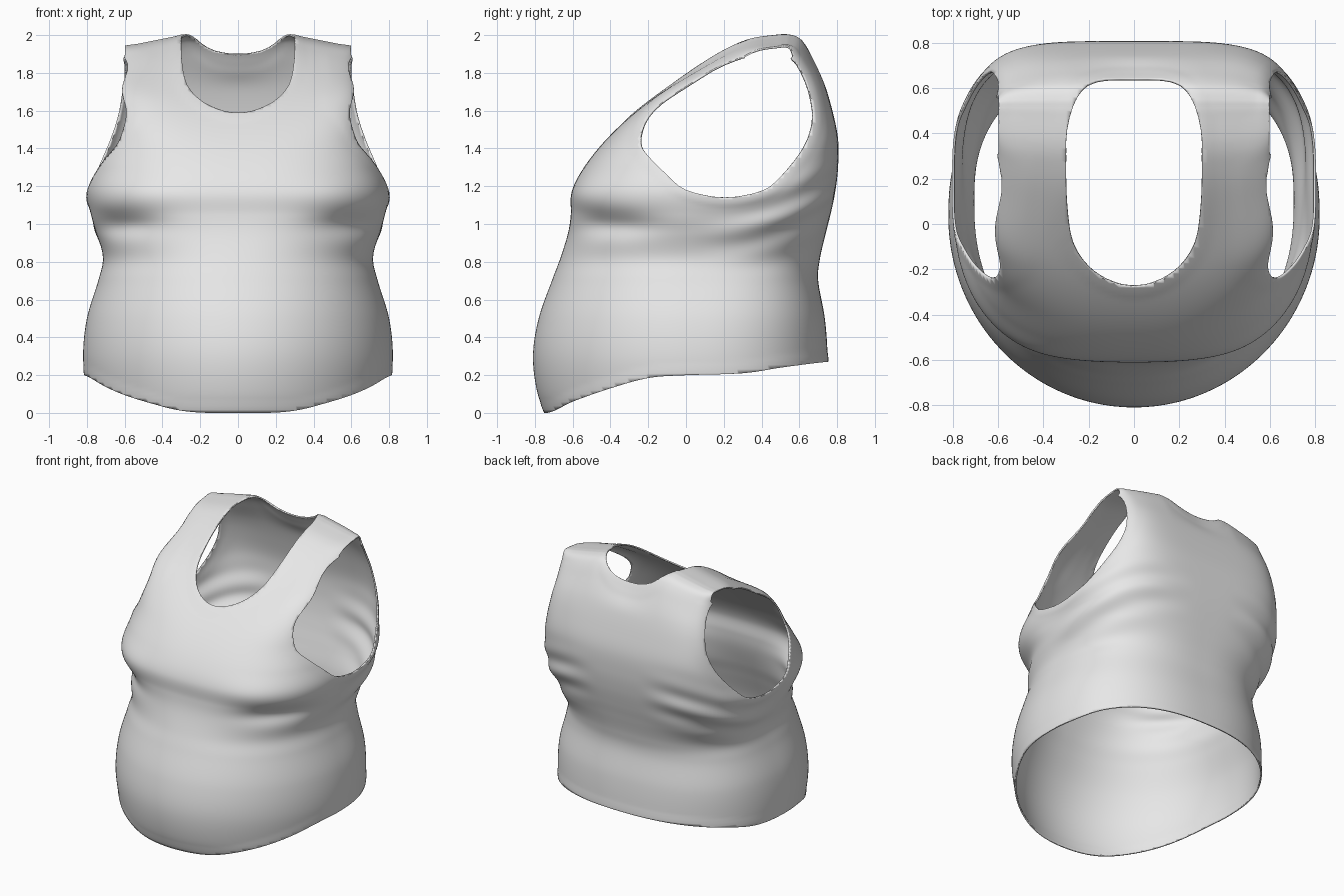
import bpy, bmesh, math

if "Cube" in bpy.data.objects:
    bpy.data.objects.remove(bpy.data.objects["Cube"])

COLS, STEPS = 192, 9

# torso sections: height, front y, back y, half width, front squareness, back squareness
SECTIONS = [
    (-.06, -.72, .75, .79, 2.0, 2.4), (.10, -.785, .75, .80, 2.0, 2.4),
    (.30, -.81, .75, .82, 2.0, 2.4), (.50, -.78, .735, .80, 2.05, 2.5),
    (.70, -.71, .70, .74, 2.15, 2.6), (.82, -.665, .71, .715, 2.2, 2.6),
    (.95, -.625, .74, .75, 2.4, 2.8), (1.05, -.61, .765, .78, 2.6, 3.0),
    (1.17, -.605, .79, .80, 2.6, 3.2), (1.30, -.54, .805, .765, 2.8, 3.7),
    (1.45, -.42, .805, .71, 3.3, 4.5), (1.60, -.26, .775, .67, 4.7, 5.0),
    (1.75, -.06, .73, .637, 7.0, 5.0), (1.88, .13, .67, .622, 7.0, 5.0),
    (1.95, .26, .63, .61, 7.0, 5.0), (1.985, .36, .595, .61, 7.0, 5.0),
    (2.0, .48, .55, .61, 6.0, 5.0), (2.002, .52, .52, .61, 5.0, 5.0)]
# armhole outline (y, z), half neck outline (x, y), hem curve (y, z)
ARM = [(-.24, 1.43), (-.215, 1.54), (-.14, 1.63), (0, 1.725), (.2, 1.845), (.4, 1.9),
       (.55, 1.88), (.63, 1.76), (.67, 1.6), (.655, 1.48), (.6, 1.37), (.5, 1.25),
       (.4, 1.175), (.2, 1.14), (0, 1.18), (-.1, 1.26), (-.2, 1.36)]
NECK = [(0, -.275), (.1, -.255), (.2, -.19), (.27, -.08), (.295, .08), (.3, .25),
        (.295, .42), (.25, .56), (.17, .63), (0, .64)]
HEM = [(-.9, 0), (-.76, 0), (-.7, .01), (-.6, .06), (-.4, .13), (-.2, .185), (0, .2),
       (.3, .21), (.5, .24), (.74, .27), (.9, .28)]


def smooth_path(pts, steps, closed=False):
    """Catmull-Rom through points of any dimension."""
    n, out = len(pts), []
    pick = (lambda i: pts[i % n]) if closed else (lambda i: pts[min(max(i, 0), n - 1)])
    for i in range(n if closed else n - 1):
        p = [pick(i + k) for k in (-1, 0, 1, 2)]
        for s in range(steps):
            t = s / steps
            out.append(tuple(.5 * (2 * b + (c - a) * t + (2 * a - 5 * b + 4 * c - d) * t * t
                                   + (3 * b - a - 3 * c + d) * t ** 3) for a, b, c, d in zip(*p)))
    return out if closed else out + [pts[-1]]


def step(v, lo, hi):
    t = min(max((v - lo) / (hi - lo), 0), 1)
    return t * t * (3 - 2 * t)


def bump(v, c, s):
    return math.exp(-((v - c) / s) ** 2)


def outline_distance(poly, px, py):
    """Signed distance to a closed outline, negative inside."""
    best, inside = 9.0, False
    ax, ay = poly[-1]
    for bx, by in poly:
        dx, dy = bx - ax, by - ay
        t = min(max(((px - ax) * dx + (py - ay) * dy) / (dx * dx + dy * dy), 0), 1)
        best = min(best, (px - ax - t * dx) ** 2 + (py - ay - t * dy) ** 2)
        if (ay > py) != (by > py) and px < ax + (py - ay) * dx / dy:
            inside = not inside
        ax, ay = bx, by
    return -math.sqrt(best) if inside else math.sqrt(best)


arm_line = smooth_path(ARM, 3, True)
neck_line = smooth_path(NECK + [(-x, y) for x, y in NECK[-2:0:-1]], 3, True)
hem_line = smooth_path(HEM, 4)


def hem_height(y):
    for (a, za), (b, zb) in zip(hem_line, hem_line[1:]):
        if y <= b:
            return za + (zb - za) * max(0, (y - a) / (b - a))
    return hem_line[-1][1]


def cloth_distance(co):
    """Distance to the nearest garment opening, negative where there is no cloth."""
    x, y, z = co
    d = z - hem_height(y)
    if abs(x) > .4 and z > 1.0:
        d = min(d, max(outline_distance(arm_line, y, z), .5 - abs(x)))
    if z > 1.7:                                     # trim the shoulder ends
        d = min(d, .597 - abs(x) + .6 * max(0, 1.89 - z))
    if z > 1.4:
        d = min(d, max(outline_distance(neck_line, x, y), 1.3 - z))
    return d if abs(d) > 1e-5 else 1e-5


def folds(x, y, z):
    ax = abs(x)
    front = 1 - step(y, -.35, .0)
    d = -.04 * bump(z, 1.0, .07) * bump(ax, .62, .2) * front        # crease under chest
    d += .02 * bump(z, 1.16, .1) * bump(ax, .5, .22) * front        # chest fullness
    zc = .96 + .45 * (y - .1) ** 2                                  # side and back folds
    d += (.011 * math.cos((z - zc) * 2 * math.pi / .17) * bump(z, zc, .15)
          * step(y, -.05, .45) * step(ax, .15, .5))
    return d


# closed torso skin
bm = bmesh.new()
layer = bm.verts.layers.float.new("opening")
rings = []
for z, f, b, w, nf, nb in smooth_path(SECTIONS, STEPS):
    yc, ring = f + .54 * (b - f), []
    for j in range(COLS):
        a = 2 * math.pi * j / COLS
        c, s = math.cos(a), math.sin(a)
        n = nb if s > 0 else nf
        r = (abs(c) ** n + abs(s) ** n) ** (-1 / n)
        x, y = w * c * r, yc + (b - yc if s > 0 else yc - f) * s * r
        d = folds(x, y, z)
        drop = .2 * max(0, abs(x) - .29) * step(z, 1.65, 1.95)      # shoulder slope
        drop += .035 * (1 - step(abs(x), 0, .29)) * step(z, 1.7, 1.9)  # nape dip
        ring.append(bm.verts.new((x + d * c, y + d * s, z - drop)))
    rings.append(ring)
for lo, hi in zip(rings, rings[1:]):
    for j in range(COLS):
        k = (j + 1) % COLS
        bm.faces.new((lo[j], lo[k], hi[k], hi[j]))
bmesh.ops.remove_doubles(bm, verts=bm.verts[:], dist=1e-5)

# cut neck, armholes and hem cleanly along their outlines
for v in bm.verts:
    v[layer] = cloth_distance(v.co)
cuts = []
for e in list(bm.edges):
    a, b = e.verts
    fa, fb = a[layer], b[layer]
    if fa * fb < 0:
        new = bmesh.utils.edge_split(e, a, fa / (fa - fb))[1]
        new[layer] = 0
        cuts.append(new)
bmesh.ops.connect_verts(bm, verts=cuts)
bmesh.ops.delete(bm, geom=[v for v in bm.verts if v[layer] < 0], context='VERTS')
bmesh.ops.delete(bm, geom=[v for v in bm.verts if not v.link_faces], context='VERTS')

# slightly raised bands around every opening
bm.normal_update()
for v, n in [(v, v.normal.copy()) for v in bm.verts]:
    v.co += n * .003 * (1 - step(v[layer], .03, .06))

mesh = bpy.data.meshes.new("tank_top")
bm.to_mesh(mesh)
bm.free()
top = bpy.data.objects.new("tank_top", mesh)
bpy.context.collection.objects.link(top)

# thin cloth, grown inward
thick = top.modifiers.new("cloth_thickness", 'SOLIDIFY')
thick.thickness, thick.offset = .01, -1

cloth = bpy.data.materials.new("light_grey_cloth")
cloth.diffuse_color = (.8, .8, .8, 1)
cloth.use_nodes = True
cloth.node_tree.nodes["Principled BSDF"].inputs["Base Color"].default_value = cloth.diffuse_color
mesh.materials.append(cloth)

bpy.context.view_layer.objects.active = top
top.select_set(True)
bpy.ops.object.shade_smooth_by_angle(angle=math.radians(50))
